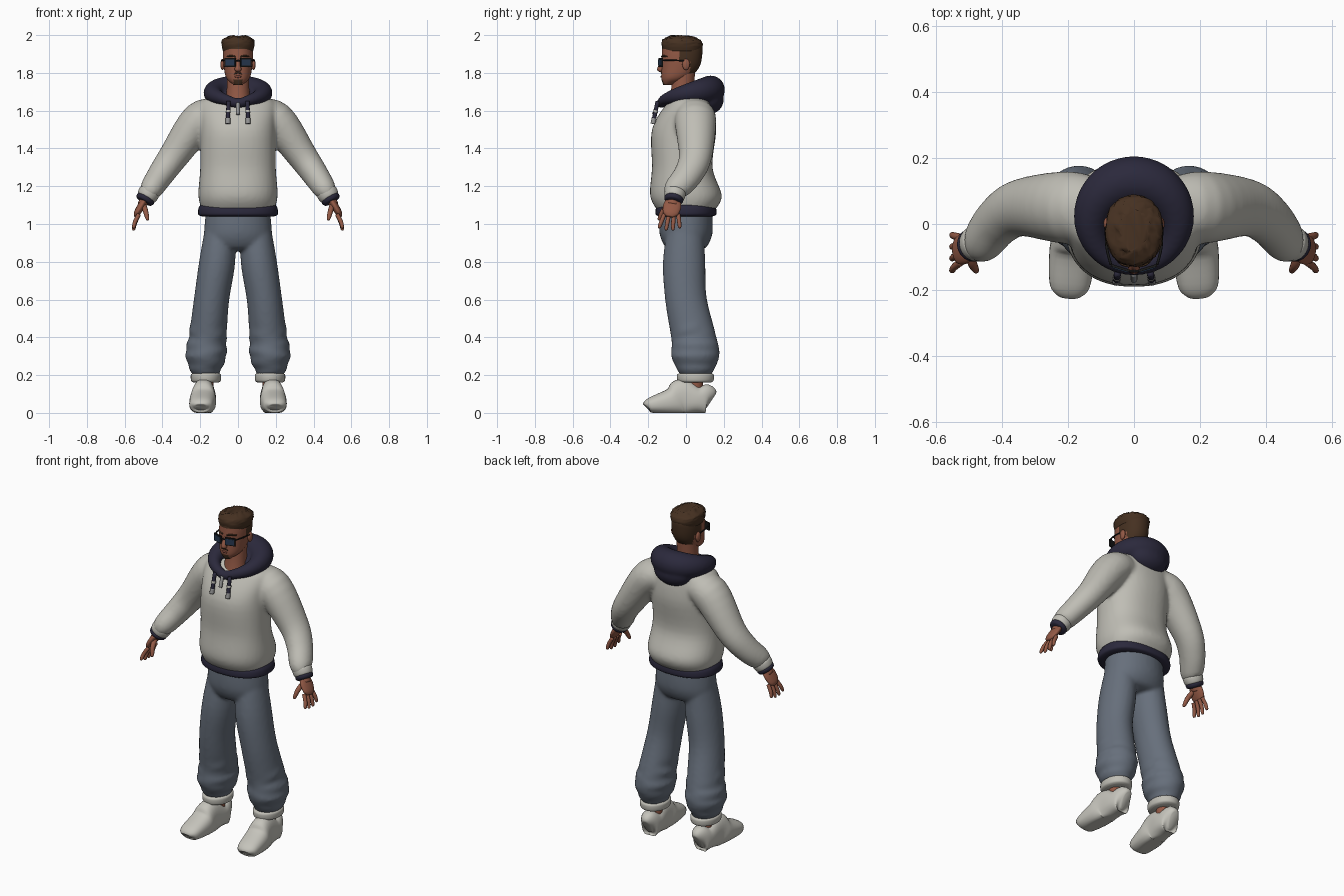
import bpy, bmesh, math, random
from mathutils import Vector, Matrix

random.seed(4)
default_cube = bpy.data.objects.get("Cube")
if default_cube:
    bpy.data.objects.remove(default_cube, do_unlink=True)


def material(name, red, green, blue):
    mat = bpy.data.materials.new(name)
    mat.use_nodes = True
    mat.diffuse_color = (red, green, blue, 1)
    shader = mat.node_tree.nodes["Principled BSDF"]
    shader.inputs["Base Color"].default_value = (red, green, blue, 1)
    shader.inputs["Roughness"].default_value = 0.8
    return mat


SKIN = material("brown_skin", .29, .1, .06)
LIP = material("dark_lip", .2, .06, .04)
HAIR = material("dark_brown_hair", .06, .03, .015)
CLOTH = material("pale_grey_fleece", .52, .51, .46)
NAVY = material("navy_trim", .024, .022, .045)
DENIM = material("grey_blue_denim", .135, .16, .2)
SHOE = material("off_white_shoe", .56, .55, .5)
LENS = material("slate_lens", .02, .04, .08)
FRAME = material("black_frame", .01, .01, .01)
METAL = material("grey_metal", .3, .3, .3)

X, Y, Z = Vector((1, 0, 0)), Vector((0, 1, 0)), Vector((0, 0, 1))
SIDES = {"left": 1, "right": -1}


def spline(before, start, end, after, t):
    """Smooth in-between value of four neighbouring rings."""
    return (start + (end - before) * (t / 2)
            + (before - start * 2.5 + end * 2 - after / 2) * t ** 2
            + (start * 3 - before - end * 3 + after) * (t ** 3 / 2))


def loft(bm, rings, ref=None, segments=32, steps=5, closed=False, power=2):
    """Smooth skin through rings (x, y, z, width, depth); level rings unless ref is given."""
    rings = [Vector(ring) for ring in rings]
    count = len(rings)

    def pick(i):
        return rings[i % count] if closed else rings[min(max(i, 0), count - 1)]

    path = [spline(pick(i - 1), pick(i), pick(i + 1), pick(i + 2), step / steps)
            for i in range(count if closed else count - 1) for step in range(steps)]
    if not closed:
        path.append(rings[-1])
    last = len(path) - 1
    loops = []
    for i, point in enumerate(path):
        across, along = X, Y
        centre = Vector(point[:3])
        if ref:
            ahead = path[(i + 1) % len(path) if closed else min(i + 1, last)]
            behind = path[i - 1 if closed else max(i - 1, 0)]
            tangent = (Vector(ahead[:3]) - Vector(behind[:3])).normalized()
            across = ref.cross(tangent).normalized()
            along = tangent.cross(across)
        loop = []
        for k in range(segments):
            angle = math.tau * k / segments
            u, v = (math.copysign(abs(wave) ** (2 / power), wave)
                    for wave in (math.cos(angle), math.sin(angle)))
            loop.append(bm.verts.new(centre + across * u * point[3] + along * v * point[4]))
        loops.append(loop)
    pairs = list(zip(loops, loops[1:]))
    if closed:
        pairs.append((loops[-1], loops[0]))
    else:
        bm.faces.new(loops[0])
        bm.faces.new(loops[-1])
    for lower, upper in pairs:
        for k in range(segments):
            bm.faces.new((lower[k - 1], lower[k], upper[k], upper[k - 1]))


def stack(bm, rings, **options):
    """Level rings (y, z, width, depth) on the centre line."""
    loft(bm, [(0, *ring) for ring in rings], **options)


def tube(bm, points, radii, side=1, flat=1, ref=Y, **options):
    """Tube through points; flat stretches it along the ref axis."""
    loft(bm, [(side * x, y, z, radius, radius * flat) for (x, y, z), radius in zip(points, radii)],
         ref=ref, **options)


def ball(bm, centre, radii):
    bmesh.ops.create_uvsphere(bm, u_segments=24, v_segments=14, radius=1,
                              matrix=Matrix.Translation(centre) @ Matrix.Diagonal((*radii, 1)))


def finish(name, bm, *mats, rule=None, voxel=None, smooth=True):
    """Turn a bmesh into a named object; voxel fuses overlapping pieces."""
    bmesh.ops.recalc_face_normals(bm, faces=bm.faces)
    for face in bm.faces:
        face.smooth = smooth
        if rule:
            face.material_index = int(rule(face.calc_center_median()))
    mesh = bpy.data.meshes.new(name)
    bm.to_mesh(mesh)
    bm.free()
    for mat in mats:
        mesh.materials.append(mat)
    part = bpy.data.objects.new(name, mesh)
    bpy.context.scene.collection.objects.link(part)
    if voxel:
        fuse = part.modifiers.new("fuse", 'REMESH')
        fuse.mode, fuse.voxel_size, fuse.use_smooth_shade = 'VOXEL', voxel, True
        soften = part.modifiers.new("soften", 'SMOOTH')
        soften.factor, soften.iterations = .5, 6


def build(name, mat, shape, *args, **options):
    """One object made of a single shape."""
    bm = bmesh.new()
    shape(bm, *args, **options)
    finish(name, bm, mat)


# Hoodie body with both sleeves fused in
WRIST = Vector((.48, -.06, 1.15))
REACH = Vector((.5, -.2, -.85)).normalized()
bm = bmesh.new()
stack(bm, [(0, 1.07, .19, .15), (0, 1.15, .21, .19), (-.02, 1.3, .2, .16), (-.01, 1.5, .2, .17),
           (.02, 1.64, .2, .12), (.03, 1.68, .12, .08)], segments=40, power=2.3)
for side in SIDES.values():
    tube(bm, [(.1, .05, 1.57), (.2, .05, 1.55), (.34, .05, 1.36), (.41, .01, 1.26), WRIST - REACH * .04, WRIST],
         (.08, .1, .08, .07, .06, .04), side, flat=1.1)
finish("hoodie_body", bm, CLOTH, voxel=.011)

# Waistband
build("hoodie_hem", NAVY, stack, [(0, 1.04, .19, .14), (0, 1.05, .21, .16), (0, 1.08, .21, .16), (0, 1.1, .2, .15)],
      segments=40, power=2.3)

# Hood: a collar ring that swells toward a pouch behind
collar = []
for k in range(12):
    turn = math.tau * k / 12
    back = (1 - math.cos(turn)) / 2
    radius = .026 + .05 * back
    collar.append((math.sin(turn) * .13, -math.cos(turn) * .13, 1.64 + .07 * math.sqrt(back), radius, radius))
bm = bmesh.new()
loft(bm, collar, ref=Z, closed=True)
ball(bm, (0, .12, 1.66), (.12, .08, .08))
ball(bm, (0, .05, 1.68), (.11, .09, .04))
finish("hood", bm, NAVY, voxel=.009)

# Drawstrings with a stripe and a metal tip, and the zip pull
for name, side in SIDES.items():
    top, bottom = Vector((.05, -.15, 1.65)), Vector((.054, -.175, 1.53))
    for part, mat, start, end, radius in (("drawstring", NAVY, 0, 1, .011), ("drawstring_tip", METAL, .75, 1, .013),
                                          ("drawstring_stripe", CLOTH, .4, .5, .013)):
        build(f"{name}_{part}", mat, tube, [top.lerp(bottom, start), top.lerp(bottom, end)],
              (radius, radius), side, ref=X, segments=12)
build("zip_pull", METAL, tube, [(0, -.15, 1.64), (0, -.17, 1.58)], (.01, .01), ref=X, segments=12)

# Jeans: seat and legs fused, with soft folds above the ankle
bm = bmesh.new()
stack(bm, [(0, 1.07, .17, .14), (0, .95, .18, .14), (0, .88, .17, .11), (0, .86, .1, .07)], segments=36)
for side in SIDES.values():
    tube(bm, [(.09, 0, 1), (.11, -.01, .8), (.14, 0, .6), (.16, .04, .4), (.17, .05, .3), (.17, .05, .2)],
         (.08, .095, .093, .1, .108, .07), side, flat=1.18)
for vert in bm.verts:
    if vert.co.z < .45:
        vert.co.x += math.copysign(.005, vert.co.x) * math.sin(vert.co.z * 90)
finish("jeans", bm, DENIM, voxel=.01)

# Feet: turn-ups, ankles and shoes with flat soles
for name, side in SIDES.items():
    build(name + "_trouser_cuff", CLOTH, tube, [(.17, .05, z) for z in (.16, .17, .2, .21)],
          (.065, .078, .08, .07), side, flat=1.22)
    build(name + "_ankle", SKIN, tube, [(.17, .05, .08), (.17, .05, .2)], (.04, .04), side)
    bm = bmesh.new()
    sections = [(-.21, .03, .03, .02), (-.19, .04, .06, .04), (-.08, .06, .07, .07), (-.02, .08, .06, .1),
                (.06, .07, .06, .07), (.11, .07, .05, .08), (.13, .06, .02, .05)]
    loft(bm, [(side * (.18 - y * .08), y, z, width, height) for y, z, width, height in sections], ref=Z, power=2.4)
    for vert in bm.verts:
        vert.co.z = max(vert.co.z, 0)
    finish(name + "_shoe", bm, SHOE)

# Sleeve cuffs and hands
for name, side in SIDES.items():
    def along_arm(*distances):
        return [WRIST + REACH * distance for distance in distances]

    build(name + "_sleeve_cuff", CLOTH, tube, along_arm(-.03, -.02, .01, .02), (.045, .056, .052, .04), side)
    build(name + "_cuff_band", NAVY, tube, along_arm(.01, .02, .035, .04), (.045, .051, .045, .03), side)
    bm = bmesh.new()
    tube(bm, along_arm(0, .06), (.026, .024), side, flat=1.3)
    tube(bm, along_arm(.04, .07, .11, .13), (.018, .02, .017, .008), side, flat=2.4)
    palm = Vector((.525, -.078, 1.05))
    for finger in range(4):
        spread = finger - 1.5
        knuckle = palm + Y * spread * .025
        tip = palm + Vector((.03, spread * .037 - .01, spread ** 2 * .006 - .085))
        tube(bm, [knuckle, knuckle.lerp(tip, .5) + X * .004, knuckle.lerp(tip, .9), tip],
             (.011, .011, .009, .004), side, segments=12)
    tube(bm, [(.5, -.08, 1.1), (.49, -.12, 1.07), (.48, -.14, 1.03), (.478, -.146, 1.02)],
         (.014, .014, .01, .004), side, segments=12)
    finish(name + "_hand", bm, SKIN)


# Neck and head; cropped sides and goatee are coloured faces
def is_hair(point):
    cropped = any(point.y > front and point.z > low for front, low in ((-1, 1.925), (-.035, 1.865), (.02, 1.8)))
    goatee = abs(point.x) < .022 and point.y < -.09 and point.z < 1.766
    return cropped or goatee


build("neck", SKIN, stack, [(-.03, 1.6, .07, .07), (-.02, 1.7, .06, .06), (-.01, 1.82, .06, .06)])
bm = bmesh.new()
stack(bm, [(-.1, 1.735, .02, .02), (-.06, 1.77, .06, .07), (-.03, 1.83, .075, .1), (-.02, 1.91, .08, .107),
           (-.02, 1.96, .07, .1), (-.02, 1.98, .04, .06)], segments=56, steps=8, power=2.15)
finish("head", bm, SKIN, HAIR, rule=is_hair)

# Tousled hair on top, sloping down toward the back
bm = bmesh.new()
stack(bm, [(-.02, 1.915, .08, .1), (-.02, 1.95, .087, .108), (-.02, 1.98, .08, .1), (-.02, 2, .04, .06)],
      segments=40, power=2.2)
for vert in bm.verts:
    lift = max(0, vert.co.z - 1.93)
    vert.co.z -= 2 * lift * max(vert.co.y, 0) + lift * random.uniform(0, .1)
    vert.co.x += lift * random.uniform(-.1, .1)
    vert.co.y += lift * random.uniform(-.1, .1)
highest = max(vert.co.z for vert in bm.verts)
for vert in bm.verts:
    if vert.co.z > highest - .001:
        vert.co.z = 2
finish("hair", bm, HAIR)

# Face: ears, brows, moustache, nose and lips
for name, side in SIDES.items():
    build(name + "_ear", SKIN, ball, (side * .082, 0, 1.845), (.011, .02, .03))
    build(name + "_brow", HAIR, tube, [(.014, -.128, 1.886), (.038, -.12, 1.89), (.06, -.098, 1.886)],
          (.004, .005, .003), side, ref=Z, segments=10)
    build(name + "_moustache", HAIR, tube, [(0, -.13, 1.8), (.014, -.128, 1.797), (.027, -.12, 1.786)],
          (.004, .004, .003), side, ref=Z, segments=10)
build("nose", SKIN, stack, [(-.12, 1.87, .008, .01), (-.135, 1.82, .018, .018), (-.13, 1.805, .01, .01)], segments=16)
build("lips", LIP, ball, (0, -.125, 1.78), (.02, .01, .007))

# Sunglasses
for name, side in SIDES.items():
    for part, mat, size, y in (("frame", FRAME, (.06, .008, .046), -.134), ("lens", LENS, (.05, .004, .034), -.139)):
        bm = bmesh.new()
        place = Matrix.Translation((side * .041, y, 1.855)) @ Matrix.Rotation(side * .3, 4, 'Z')
        bmesh.ops.create_cube(bm, size=1, matrix=place @ Matrix.Diagonal((*size, 1)))
        finish(f"{name}_{part}", bm, mat, smooth=False)
    build(name + "_temple", FRAME, tube, [(.07, -.124, 1.868), (.083, -.07, 1.867), (.086, 0, 1.863)],
          (.004, .004, .003), side, ref=Z, segments=8)
build("glasses_bridge", FRAME, tube, [(-.014, -.143, 1.865), (.014, -.143, 1.865)], (.004, .004), ref=Z, segments=8)
